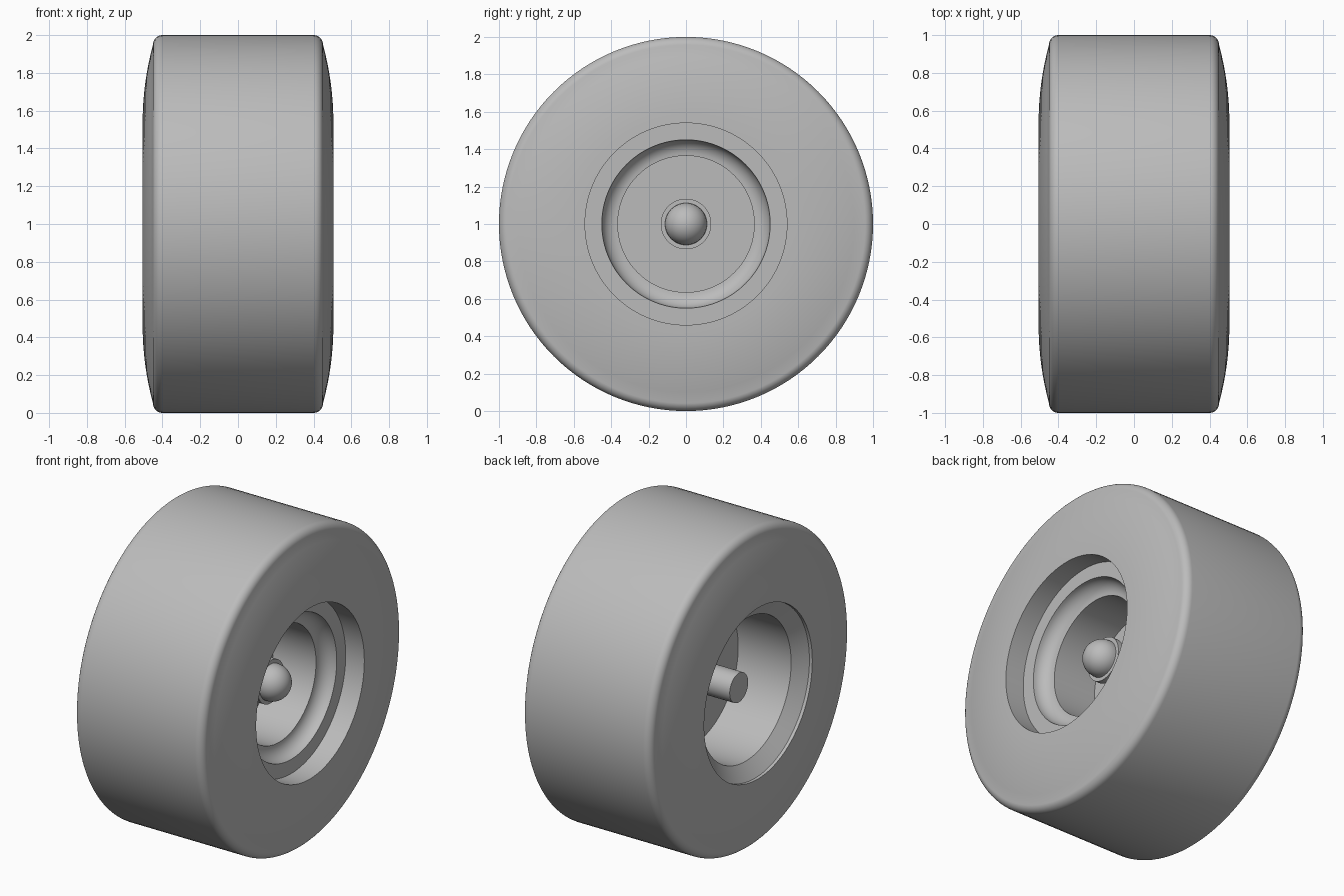
import bpy, bmesh
from math import sin, cos, pi, radians
from mathutils import Matrix, Vector

cube = bpy.data.objects.get("Cube")
if cube:
    bpy.data.objects.remove(cube)

grey = bpy.data.materials.new("plain grey")
grey.use_nodes = True
grey.diffuse_color = (0.5, 0.5, 0.5, 1)
grey.node_tree.nodes["Principled BSDF"].inputs["Base Color"].default_value = (0.5, 0.5, 0.5, 1)

SEGMENTS = 128


def arc(cx, cr, rad, start, end, steps=8):
    """Profile points (x, radius) along a circular arc, angles in degrees."""
    angles = [radians(start + (end - start) * i / steps) for i in range(steps + 1)]
    return [(cx + rad * cos(a), cr + rad * sin(a)) for a in angles]


def revolve(name, profile, closed=False):
    """Spin a profile of (x, radius) points round the axle line."""
    bm = bmesh.new()
    verts = [bm.verts.new((x, 0, r)) for x, r in profile]
    pairs = list(zip(verts, verts[1:]))
    if closed:
        pairs.append((verts[-1], verts[0]))
    edges = [bm.edges.new(p) for p in pairs]
    bmesh.ops.spin(bm, geom=verts + edges, cent=(0, 0, 0), axis=(1, 0, 0),
                   angle=2 * pi, steps=SEGMENTS, use_duplicate=False)
    bmesh.ops.remove_doubles(bm, verts=bm.verts, dist=0.0001)
    bmesh.ops.recalc_face_normals(bm, faces=bm.faces)
    mesh = bpy.data.meshes.new(name)
    bm.to_mesh(mesh)
    bm.free()
    mesh.materials.append(grey)
    obj = bpy.data.objects.new(name, mesh)
    obj.location.z = 1
    bpy.context.collection.objects.link(obj)
    bpy.ops.object.select_all(action='DESELECT')
    obj.select_set(True)
    bpy.context.view_layer.objects.active = obj
    bpy.ops.object.shade_smooth_by_angle(angle=radians(30))
    return obj


# Tyre: bulging side walls, rounded shoulders, flat tread
wall = [(0.505 - 0.055 * (i / 8) ** 2, 0.54 + 0.41 * i / 8) for i in range(9)]
half = wall + arc(0.40, 0.95, 0.05, 10, 90)
tyre = half + [(-x, r) for x, r in reversed(half)]
revolve("tyre", tyre, closed=True)

# Rim: front flange, rounded step, inner barrel, web, rear barrel, flared rear lip
rim = [(0.375, 0.54), (0.375, 0.45)]
rim += arc(0.375, 0.365, 0.085, 90, 180)
rim += [(-0.01, 0.365), (-0.01, 0), (-0.05, 0), (-0.05, 0.45),
        (-0.42, 0.45), (-0.485, 0.54)]
revolve("rim", rim, closed=True)

# Axle running through the web, with a short stub behind
revolve("axle", [(-0.37, 0), (-0.37, 0.092), (0.23, 0.092), (0.23, 0)])

# Collar and domed cap at the front end of the axle
revolve("hub_collar", [(0.19, 0), (0.19, 0.135), (0.23, 0.135), (0.23, 0)])
revolve("hub_cap", [(0.22, 0), (0.22, 0.112)] + arc(0.24, 0, 0.112, 90, 0, 16))
